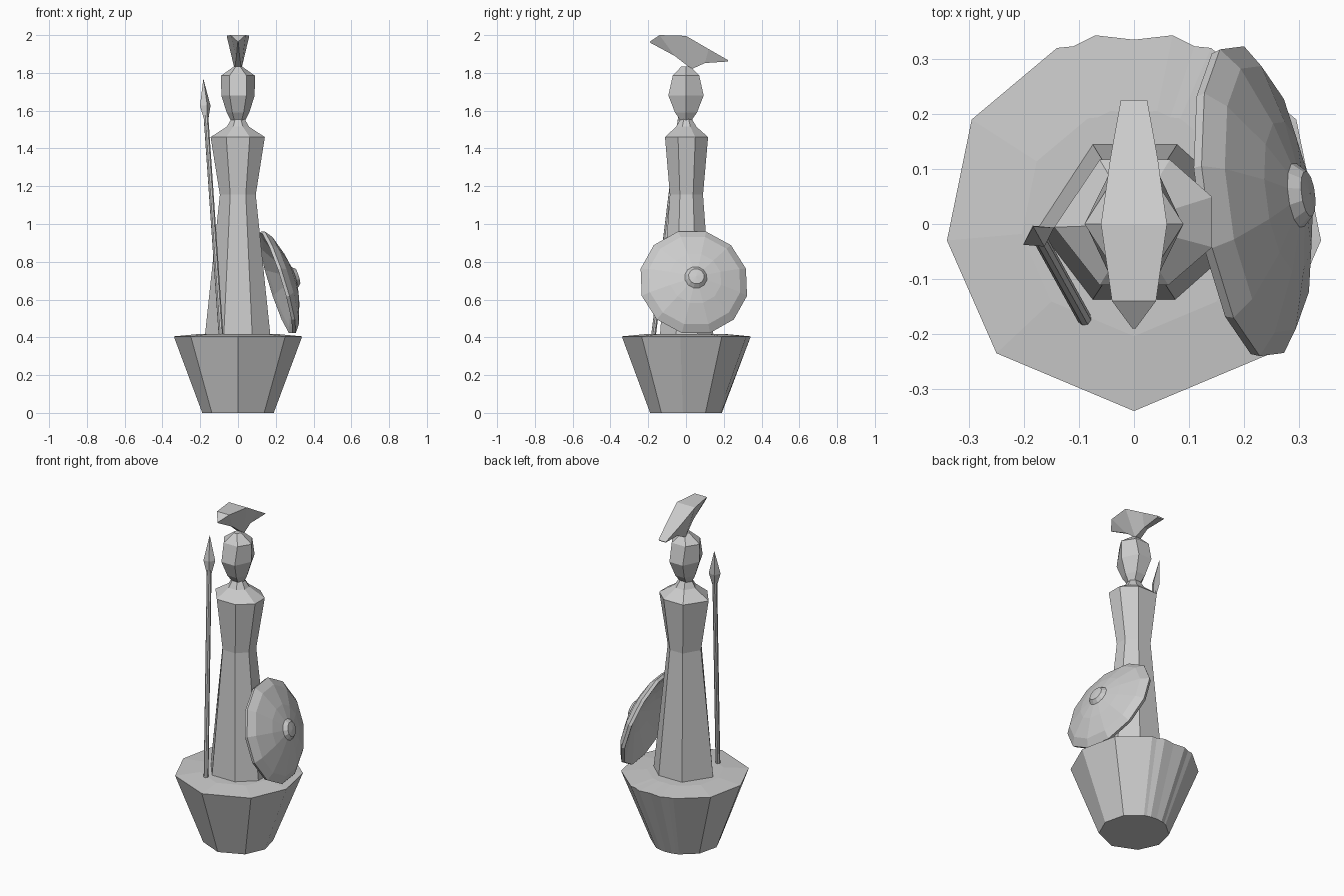
import bpy
from math import cos, sin, pi, atan2, hypot
from mathutils import Vector, Matrix
import bmesh

if "Cube" in bpy.data.objects:
    bpy.data.objects.remove(bpy.data.objects["Cube"])


def make(name, verts, faces, matrix=None):
    me = bpy.data.meshes.new(name)
    me.from_pydata([tuple(v) for v in verts], [], faces)
    bm = bmesh.new()
    bm.from_mesh(me)
    bmesh.ops.remove_doubles(bm, verts=bm.verts, dist=1e-5)
    bmesh.ops.recalc_face_normals(bm, faces=bm.faces)
    bm.to_mesh(me)
    bm.free()
    ob = bpy.data.objects.new(name, me)
    bpy.context.collection.objects.link(ob)
    if matrix:
        ob.matrix_world = matrix
    return ob


def loft(name, rings, matrix=None, closed=False):
    """Skin a list of equal-length point rings; cap the ends unless closed."""
    n, m = len(rings[0]), len(rings)
    verts = [p for r in rings for p in r]
    faces = []
    for k in range(m if closed else m - 1):
        a, b = k * n, ((k + 1) % m) * n
        faces += [(a + i, a + (i + 1) % n, b + (i + 1) % n, b + i) for i in range(n)]
    if not closed:
        faces += [tuple(range(n)), tuple(range((m - 1) * n, m * n))]
    return make(name, verts, faces, matrix)


def ring(n, rx, ry, z, turn=0.0):
    return [(rx * cos(turn + 2 * pi * i / n), ry * sin(turn + 2 * pi * i / n), z)
            for i in range(n)]


def axis_matrix(origin, direction):
    rot = Vector(direction).to_track_quat('Z', 'Y').to_matrix().to_4x4()
    return Matrix.Translation(origin) @ rot


# Pedestal: faceted top outline narrowing to a round foot
half = [(.25, -.235), (.34, -.03), (.295, .19), (.14, .32), (.11, .323), (.07, .343)]
outline = [(0, -.34)] + half + [(0, .335)] + [(-x, y) for x, y in reversed(half)]
foot = []
for x, y in outline:
    a = atan2(y, x)
    foot.append((.19 * cos(a), .19 * sin(a), 0))
loft("pedestal", [foot, [(x, y, .405) for x, y in outline],
                  [(x * .6, y * .6, .418) for x, y in outline]])

# Robed body: seven-sided column pinched at the waist
section = [(-1, -.05), (-.43, -.95), (.43, -.95), (.98, -.36),
           (.98, .42), (.45, 1), (-.43, 1)]
body = [(.175, .145, .41), (.096, .09, 1.155), (.145, .117, 1.46),
        (.06, .055, 1.515), (.036, .032, 1.555)]
loft("robed_body", [[(x * rx, y * ry, z) for x, y in section] for rx, ry, z in body])

# Head
head = [(.04, .032, 1.55), (.06, .062, 1.59), (.088, .1, 1.68),
        (.09, .075, 1.785), (.02, .025, 1.835)]
loft("head", [ring(6, rx, ry * 1.08, z) for rx, ry, z in head])

# Helmet crest: stations (y, top z, half width, spine z, spine half width)
stations = [(-.19, -.19, 1.967, .003, 1.96, .002),
            (-.14, -.06, 2.0, .04, 1.89, .008),
            (.0, .03, 1.996, .06, 1.82, .018),
            (.12, .1, 1.926, .043, 1.852, .012),
            (.225, .22, 1.866, .024, 1.86, .02)]
loft("helmet_crest", [[(-w, yt, zt), (w, yt, zt), (sw, yb, zb), (-sw, yb, zb)]
                      for yt, yb, zt, w, zb, sw in stations])

# Spear: thin leaning shaft with a leaf-shaped point
base, tip = Vector((-.09, -.172, .41)), Vector((-.183, -.005, 1.765))
length = (tip - base).length
lean = axis_matrix(base, tip - base)
loft("spear_shaft", [ring(8, .013, .013, 0), ring(8, .013, .013, length - .19)], lean)
point = [(.014, .012, -.21), (.032, .022, -.14), (.001, .001, 0)]
loft("spear_point", [ring(4, rx, ry, length + z) for rx, ry, z in point],
     axis_matrix(base, tip - base))

# Round shield: domed shell with a boss, leaning on the body
shell = [(.285, -.005), (.291, .012), (.25, .043), (.14, .082), (.06, .1), (.042, .12),
         (.001, .124), (.001, .075), (.13, .05), (.25, .005)]
loft("shield", [ring(12, r, r, h, pi / 12) for r, h in shell],
     axis_matrix((.203, .04, .688), (1, .13, .31)), closed=True)
